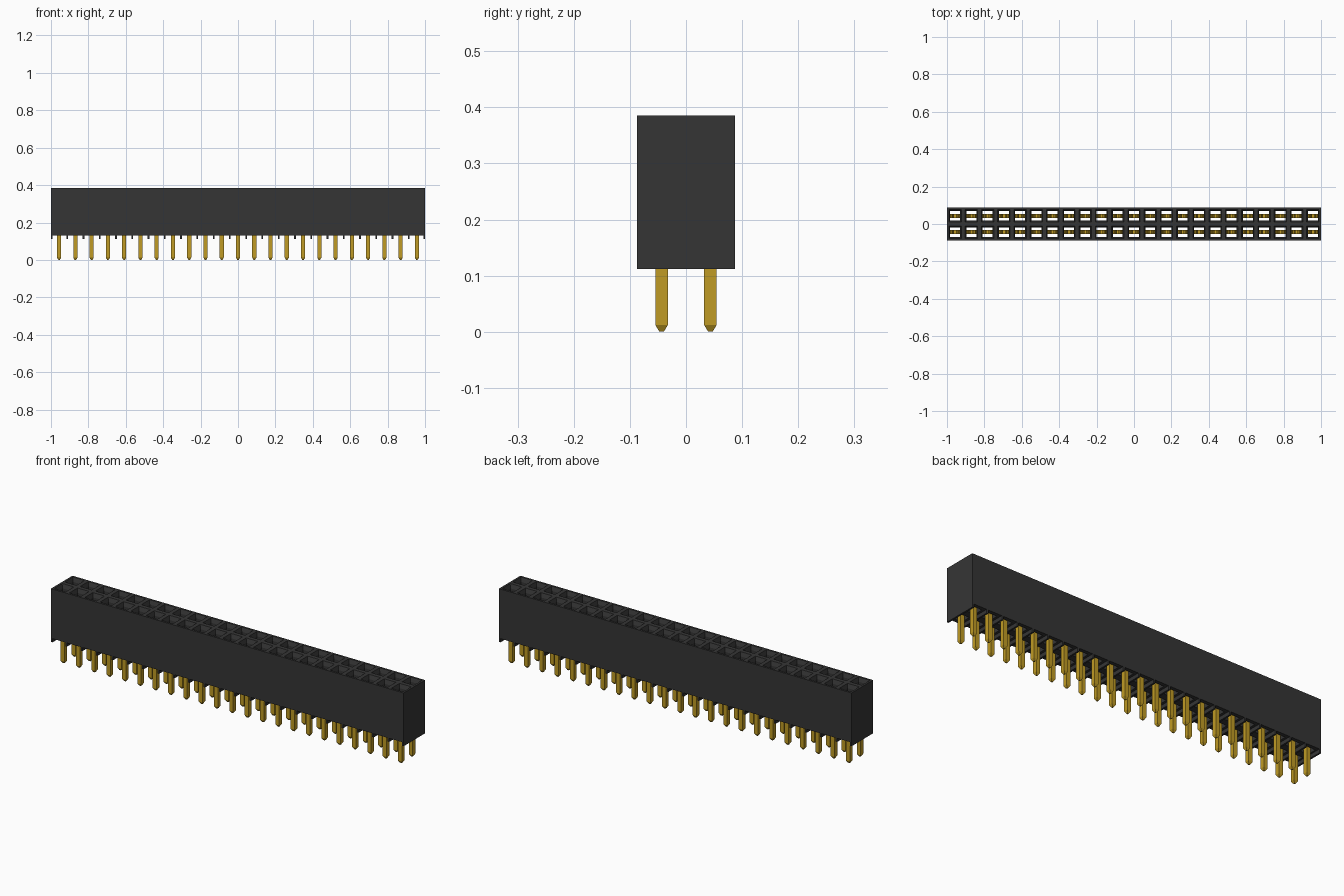
import bpy, bmesh
from mathutils import Matrix, Vector

cube = bpy.data.objects.get("Cube")
if cube:
    bpy.data.objects.remove(cube, do_unlink=True)

COLS, ROWS = 23, 2
P = 2 / COLS                      # pitch between contacts
Z_FOOT, Z_BASE, Z_TOP = 0.112, 0.131, 0.385
CELLS = [((i - (COLS - 1) / 2) * P, (j - (ROWS - 1) / 2) * P)
         for i in range(COLS) for j in range(ROWS)]


def material(name, rgb):
    m = bpy.data.materials.new(name)
    m.use_nodes = True
    m.diffuse_color = (*rgb, 1)
    m.node_tree.nodes["Principled BSDF"].inputs["Base Color"].default_value = (*rgb, 1)
    return m


def finish(name, bm, mat):
    bmesh.ops.recalc_face_normals(bm, faces=bm.faces)
    me = bpy.data.meshes.new(name)
    bm.to_mesh(me)
    bm.free()
    me.materials.append(mat)
    ob = bpy.data.objects.new(name, me)
    bpy.context.collection.objects.link(ob)
    return ob


def box(bm, centre, size):
    bmesh.ops.create_cube(bm, size=1, matrix=Matrix.Translation(centre) @
                          Matrix.Diagonal((*size, 1)))


def loft(bm, sections, caps):
    """Join rectangles given as (x, y, z, width, depth)."""
    rings = []
    for x, y, z, w, d in sections:
        rings.append([bm.verts.new((x + sx * w / 2, y + sy * d / 2, z))
                      for sx, sy in ((-1, -1), (1, -1), (1, 1), (-1, 1))])
    for a, b in zip(rings, rings[1:]):
        for k in range(4):
            n = (k + 1) % 4
            bm.faces.new((a[k], a[n], b[n], b[k]))
    if caps:
        bm.faces.new(rings[0])
        bm.faces.new(rings[-1])


black = material("black plastic", (0.036, 0.036, 0.036))
gold = material("gold metal", (0.53, 0.33, 0.018))

# Housing: one funnelled through-hole per cell, then the outer wall
bm = bmesh.new()
for x, y in CELLS:
    loft(bm, [(x, y, Z_TOP, P, P), (x, y, Z_TOP, 0.066, 0.066),
              (x, y, Z_TOP - 0.02, 0.053, 0.050),
              (x, y, Z_BASE, 0.053, 0.050), (x, y, Z_BASE, P, P)], False)
bmesh.ops.remove_doubles(bm, verts=bm.verts, dist=1e-4)
bmesh.ops.bridge_loops(bm, edges=[e for e in bm.edges if e.is_boundary])
finish("housing", bm, black)

# Standoff ribs under the housing, between the columns
bm = bmesh.new()
RIB = 0.009
for i in range(COLS + 1):
    x = max(-1 + RIB / 2, min(1 - RIB / 2, -1 + i * P))
    box(bm, Vector((x, 0, (Z_FOOT + Z_BASE) / 2)), (RIB, ROWS * P, Z_BASE - Z_FOOT))
finish("standoff_ribs", bm, black)

# Solder pins with tapered tips
bm = bmesh.new()
W = 0.022
for x, y in CELLS:
    loft(bm, [(x, y, 0, 0.008, 0.008), (x, y, 0.012, W, W), (x, y, 0.16, W, W)], True)
finish("solder_pins", bm, gold)

# Spring contacts inside the holes: a crossbar and two bent leaves
bm = bmesh.new()
for x, y in CELLS:
    box(bm, Vector((x, y, 0.165)), (0.053, W, 0.012))
    for s in (-1, 1):
        loft(bm, [(x + s * 0.022, y, 0.17, 0.006, W), (x + s * 0.008, y, 0.31, 0.006, W),
                  (x + s * 0.018, y, 0.345, 0.006, W)], True)
finish("spring_contacts", bm, gold)
